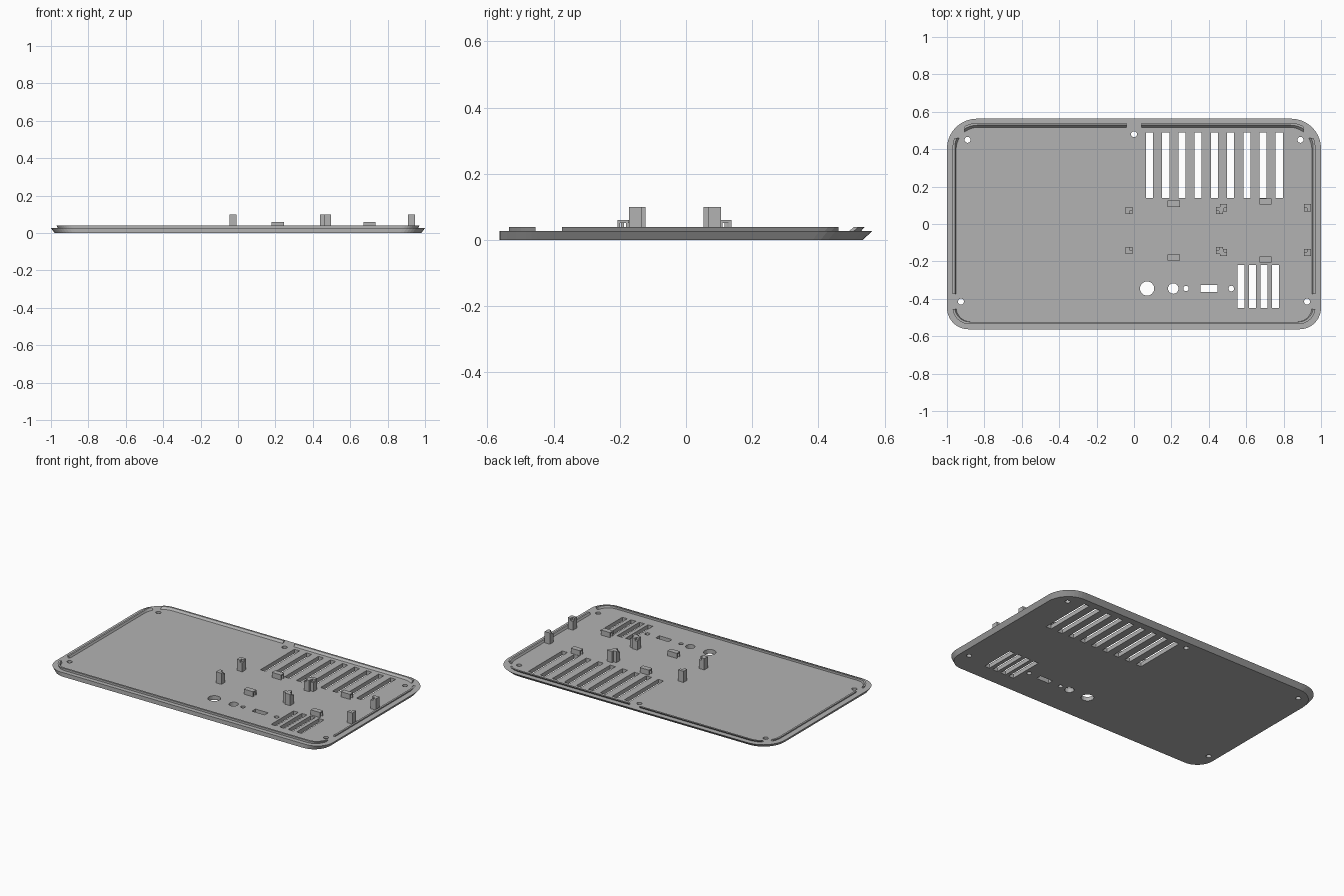
import bpy, bmesh, math

cube = bpy.data.objects.get("Cube")
if cube:
    bpy.data.objects.remove(cube, do_unlink=True)

grey = bpy.data.materials.new("plain grey")
grey.use_nodes = True
grey.diffuse_color = (0.45, 0.45, 0.45, 1)
grey.node_tree.nodes["Principled BSDF"].inputs["Base Color"].default_value = (0.45, 0.45, 0.45, 1)

TOP, RIM_TOP, CLIP_TOP, POST_TOP = 0.027, 0.04, 0.06, 0.1


def finish(bm, name):
    bmesh.ops.recalc_face_normals(bm, faces=bm.faces)
    mesh = bpy.data.meshes.new(name)
    bm.to_mesh(mesh)
    bm.free()
    mesh.materials.append(grey)
    obj = bpy.data.objects.new(name, mesh)
    bpy.context.collection.objects.link(obj)
    return obj


def add_box(bm, x0, x1, y0, y1, z0, z1):
    verts = bmesh.ops.create_cube(bm, size=1)["verts"]
    for v in verts:
        v.co = ((x0 + x1) / 2 + v.co.x * (x1 - x0),
                (y0 + y1) / 2 + v.co.y * (y1 - y0),
                (z0 + z1) / 2 + v.co.z * (z1 - z0))


def outline(half_x, front, back, r_front, r_back, z, steps=10):
    """Rounded rectangle with different front and back corner radii."""
    pts = []
    for sx, y, r, start in ((1, back, r_back, 0), (-1, back, r_back, 90),
                            (-1, front, r_front, 180), (1, front, r_front, 270)):
        cx, cy = sx * (half_x - r), y - math.copysign(r, y)
        for i in range(steps + 1):
            a = math.radians(start + 90 * i / steps)
            pts.append((cx + r * math.cos(a), cy + r * math.sin(a), z))
    return pts


def bridge(bm, loop_a, loop_b):
    n = len(loop_a)
    for i in range(n):
        j = (i + 1) % n
        bm.faces.new((loop_a[i], loop_a[j], loop_b[j], loop_b[i]))


def cut(obj, cutter):
    cutter.hide_render = True
    cutter.hide_viewport = True
    mod = obj.modifiers.new("openings", "BOOLEAN")
    mod.operation = "DIFFERENCE"
    mod.solver = "EXACT"
    mod.object = cutter


# Base plate, undercut along the back and sides
bm = bmesh.new()
low = [bm.verts.new(p) for p in outline(0.98, -0.563, 0.533, 0.115, 0.15, 0)]
high = [bm.verts.new(p) for p in outline(1.0, -0.563, 0.563, 0.115, 0.16, TOP)]
bridge(bm, low, high)
bm.faces.new(low)
bm.faces.new(high)
plate = finish(bm, "base_plate")

# Openings: vent slots, screw holes and port holes
bm = bmesh.new()
for i in range(9):
    x = 0.083 + i * 0.0867
    add_box(bm, x - 0.019, x + 0.019, 0.14, 0.49, -0.1, 0.1)
for i in range(4):
    x = 0.572 + i * 0.0615
    add_box(bm, x - 0.018, x + 0.018, -0.45, -0.22, -0.1, 0.1)
add_box(bm, 0.355, 0.447, -0.363, -0.327, -0.1, 0.1)
screws = [(s * x, y, 0.016) for s in (-1, 1) for x, y in ((0.89, 0.45), (0.925, -0.415))]
ports = [(0.07, -0.345, 0.038), (0.21, -0.345, 0.028), (0.278, -0.345, 0.014), (0.52, -0.345, 0.015)]
for x, y, r in screws + ports + [(0, 0.48, 0.016)]:
    ring = bmesh.ops.create_cone(bm, cap_ends=True, segments=24, radius1=r, radius2=r, depth=0.2)
    bmesh.ops.translate(bm, verts=ring["verts"], vec=(x, y, 0))
cut(plate, finish(bm, "opening_cutter"))

# Locating rim, leaning outward at the back and sides
bm = bmesh.new()
loops = []
for inset, lean, z in ((0, 0, TOP - 0.002), (0, 1, RIM_TOP), (0.012, 1, RIM_TOP), (0.012, 0, TOP - 0.002)):
    pts = outline(0.962 + 0.008 * lean - inset, -0.535 + inset, 0.527 + 0.013 * lean - inset,
                  0.09 - inset, 0.13 - inset, z)
    loops.append([bm.verts.new(p) for p in pts])
for i in range(4):
    bridge(bm, loops[i], loops[(i + 1) % 4])
rim = finish(bm, "locating_rim")

# Gaps in the rim
bm = bmesh.new()
add_box(bm, -0.04, 0.04, 0.4, 0.6, 0, 0.1)
for a, b in ((0.905, 1.1), (-1.1, -0.905)):
    add_box(bm, a, b, 0.46, 0.7, 0, 0.1)
    add_box(bm, a, b, -0.455, -0.375, 0, 0.1)
cut(rim, finish(bm, "rim_gap_cutter"))


def corner_post(name, x, y, dx, dy):
    """L-shaped post whose notch, on the dx/dy side, has a lower ledge."""
    bm = bmesh.new()
    h, n = 0.019, 0.002
    z0 = TOP - 0.002
    xs = sorted((x - dx * h, x + dx * n))
    ys = sorted((y - dy * h, y + dy * n))
    xn = sorted((x + dx * n, x + dx * h))
    yn = sorted((y + dy * n, y + dy * h))
    add_box(bm, *xs, y - h, y + h, z0, POST_TOP)
    add_box(bm, *xn, *ys, z0, POST_TOP)
    add_box(bm, *xn, *yn, z0, POST_TOP - 0.015)
    finish(bm, name)


def edge_clip(name, x, y):
    """Small bridge with an opening along its length."""
    bm = bmesh.new()
    z0 = TOP - 0.002
    w, d, t = 0.033, 0.017, 0.008
    add_box(bm, x - w, x + w, y - d, y + d, CLIP_TOP - t, CLIP_TOP)
    add_box(bm, x - w, x + w, y - d, y - d + t, z0, CLIP_TOP - t)
    add_box(bm, x - w, x + w, y + d - t, y + d, z0, CLIP_TOP - t)
    finish(bm, name)


# Two board mounts, each with four corner posts and two edge clips
mounts = (("middle", -0.026, 0.457, 0.072, -0.142, 0.213, 0.108, -0.179),
          ("left", 0.478, 0.928, 0.087, -0.153, 0.703, 0.12, -0.19))
for side, xa, xb, yb, yf, xc, cb, cf in mounts:
    for end, y, dy, yc in (("back", yb, -1, cb), ("front", yf, 1, cf)):
        corner_post(f"{side}_{end}_inner_post", xa, y, 1, dy)
        corner_post(f"{side}_{end}_outer_post", xb, y, -1, dy)
        edge_clip(f"{side}_{end}_clip", xc, yc)
